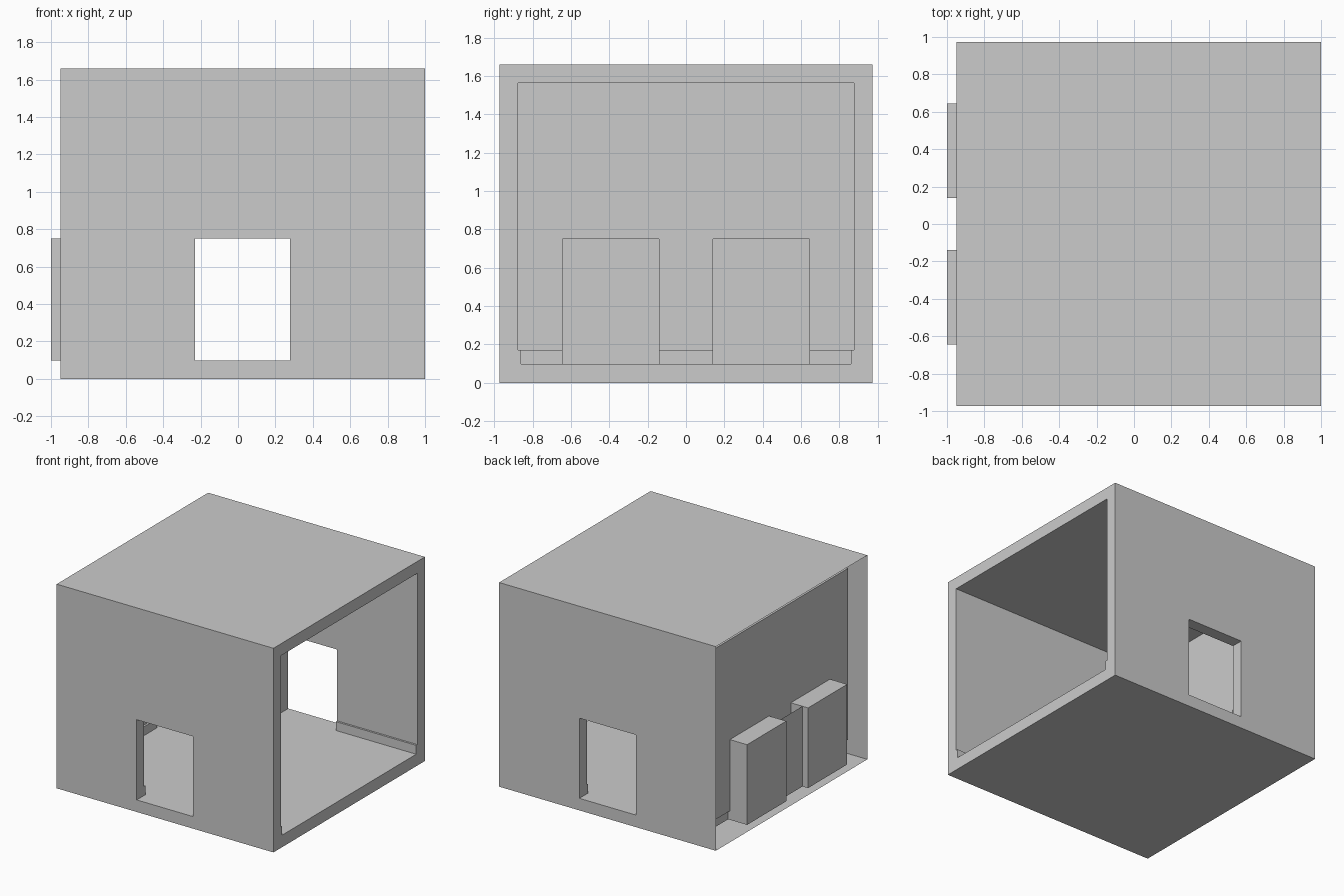
import bpy, bmesh
from mathutils import Vector

if "Cube" in bpy.data.objects:
    bpy.data.objects.remove(bpy.data.objects["Cube"])

# Main dimensions
XL, XR, YO, H = -0.95, 1.0, 0.973, 1.66           # outer shell
XI, YI, FLOOR, CEIL = -0.845, 0.877, 0.098, 1.563  # inner room
BASE, SKIRT = 0.17, 0.016                          # skirting height, thickness
DOOR_TOP = 0.75
ROOM = Vector((0.05, 0, 0.8))                      # point inside the room
FAR = 50


def quad(bm, pts, see):
    """Add a face that looks towards the point 'see'."""
    f = bm.faces.new([bm.verts.new(p) for p in pts])
    f.normal_update()
    if f.normal.dot(Vector(see) - f.calc_center_median()) < 0:
        f.normal_flip()


def finish(bm, name):
    bmesh.ops.remove_doubles(bm, verts=bm.verts, dist=1e-5)
    me = bpy.data.meshes.new(name)
    bm.to_mesh(me)
    bm.free()
    bpy.context.collection.objects.link(bpy.data.objects.new(name, me))


def rect(bm, P, u0, u1, z0, z1, d, see):
    quad(bm, [P(u0, d, z0), P(u1, d, z0), P(u1, d, z1), P(u0, d, z1)], see)


def inner_wall(name, P, u0, u1, doors, depth, corner_end, closed):
    """Inner wall with skirting and door recesses; P(u, d, z) with d outward."""
    bm = bmesh.new()
    cuts = [u0] + [u for door in doors for u in door] + [u1]
    for a, b in zip(cuts[::2], cuts[1::2]):
        # skirting is mitred where it meets a neighbouring wall
        sa = a + SKIRT if a == u0 else a
        sb = b - SKIRT if b == u1 and corner_end else b
        rect(bm, P, a, b, BASE, CEIL, 0, ROOM)
        rect(bm, P, sa, sb, FLOOR, BASE, -SKIRT, ROOM)
        quad(bm, [P(a, 0, BASE), P(b, 0, BASE), P(sb, -SKIRT, BASE),
                  P(sa, -SKIRT, BASE)], (0, 0, FAR))
    for a, b in doors:
        mid = P((a + b) / 2, depth / 2, 0.4)
        rect(bm, P, a, b, DOOR_TOP, CEIL, 0, ROOM)
        for u in (a, b):
            for d, z0, z1 in ((-SKIRT, FLOOR, BASE), (0, BASE, DOOR_TOP)):
                quad(bm, [P(u, d, z0), P(u, depth, z0),
                          P(u, depth, z1), P(u, d, z1)], mid)
        for d, z in ((-SKIRT, FLOOR), (0, DOOR_TOP)):
            quad(bm, [P(a, d, z), P(b, d, z), P(b, depth, z), P(a, depth, z)], mid)
        if closed:
            rect(bm, P, a, b, FLOOR, DOOR_TOP, depth, ROOM)
    finish(bm, name)


# Inner walls: front and back have open doorways, left has two blind alcoves
DOOR = (-0.23, 0.278)
for s, side in ((-1, "front"), (1, "back")):
    inner_wall(side + "_inner_wall", lambda u, d, z: Vector((u, s * (YI + d), z)),
               XI, XR, [DOOR], YO - YI, False, False)
inner_wall("left_inner_wall", lambda u, d, z: Vector((XI - d, u, z)),
           -YI, YI, [(-0.643, -0.14), (0.14, 0.643)], 1 + XI, True, True)

# Outer front and back walls around the doorways
for s, side in ((-1, "front"), (1, "back")):
    bm = bmesh.new()
    P = lambda u, d, z: Vector((u, s * (YO + d), z))
    for a, b, z0, z1 in ((XL, DOOR[0], 0, H), (DOOR[1], XR, 0, H),
                         (*DOOR, 0, FLOOR), (*DOOR, DOOR_TOP, H)):
        rect(bm, P, a, b, z0, z1, 0, (0, s * FAR, 0))
    finish(bm, side + "_outer_wall")

# Horizontal surfaces
for name, x0, y, z, up in (("roof", XL, YO, H, 1), ("underside", XL, YO, 0, -1),
                           ("ceiling", XI, YI, CEIL, -1),
                           ("floor", XI + SKIRT, YI - SKIRT, FLOOR, 1)):
    bm = bmesh.new()
    quad(bm, [(x0, -y, z), (XR, -y, z), (XR, y, z), (x0, y, z)], (0, 0, up * FAR))
    finish(bm, name)

# Rim of the open right side, following the skirting profile
bm = bmesh.new()
P = lambda u, d, z: Vector((XR, u, z))
for a, b, z0, z1 in ((-YO, YO, 0, FLOOR), (-YO, YO, CEIL, H)):
    rect(bm, P, a, b, z0, z1, 0, (FAR, 0, 0))
for s in (-1, 1):
    rect(bm, P, s * (YI - SKIRT), s * YO, FLOOR, BASE, 0, (FAR, 0, 0))
    rect(bm, P, s * YI, s * YO, BASE, CEIL, 0, (FAR, 0, 0))
finish(bm, "right_rim")

# Panel between the two alcoves on the left side
bm = bmesh.new()
rect(bm, lambda u, d, z: Vector((XL, u, z)), -0.14, 0.14, FLOOR, DOOR_TOP, 0, (-FAR, 0, 0))
finish(bm, "left_outer_panel")
